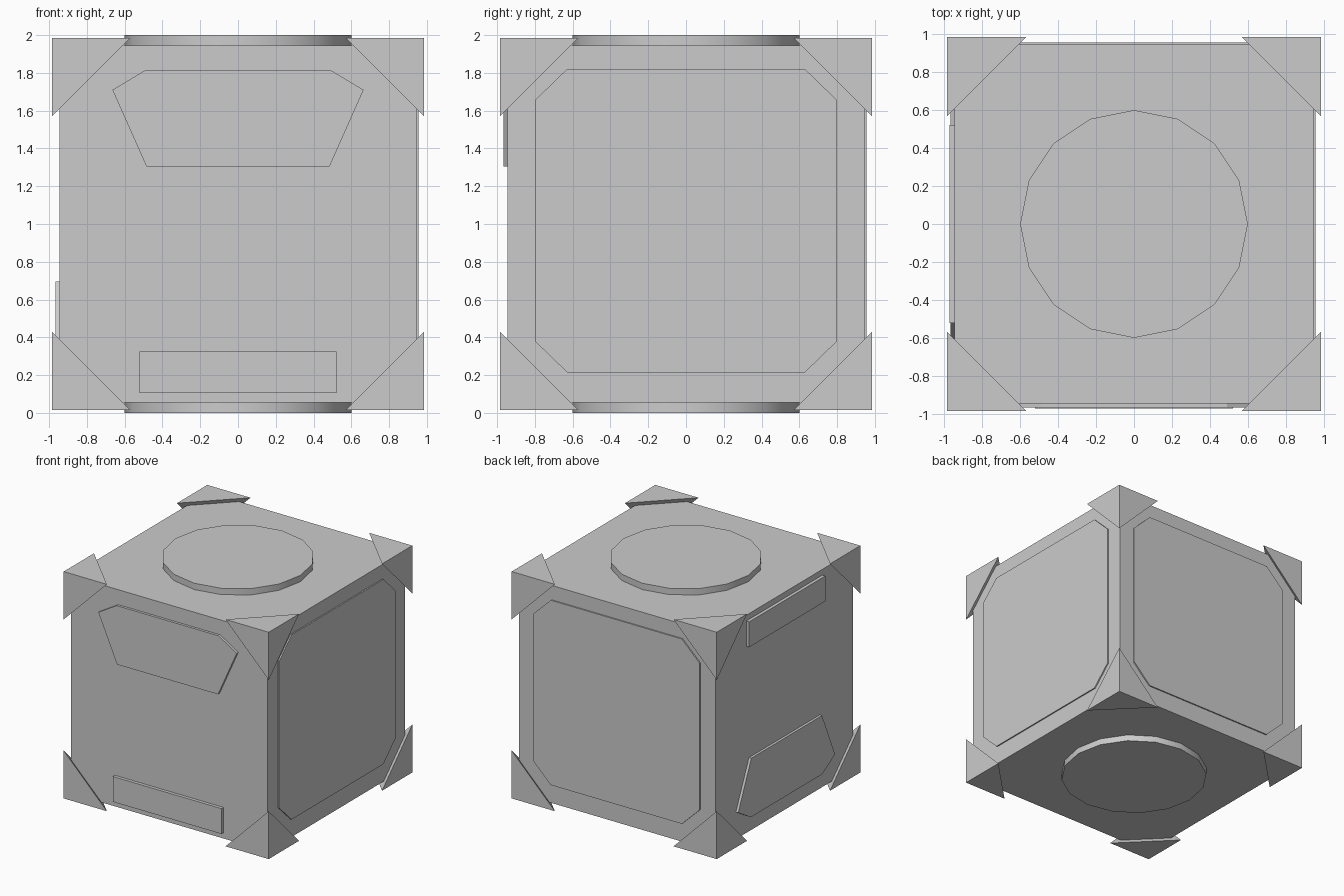
import bpy, bmesh, math
from mathutils import Matrix, Vector

if "Cube" in bpy.data.objects:
    bpy.data.objects.remove(bpy.data.objects["Cube"])

HALF = 0.945    # half size of the cube body
CORNER = 0.985  # half size out to the corner guards
LEG = 0.415     # edge length of a corner guard
MID = Vector((0, 0, 1))


def finish(name, bm):
    bmesh.ops.recalc_face_normals(bm, faces=bm.faces)
    mesh = bpy.data.meshes.new(name)
    bm.to_mesh(mesh)
    bm.free()
    obj = bpy.data.objects.new(name, mesh)
    bpy.context.collection.objects.link(obj)
    return obj


def plate(name, outline, out, turn=0, flip=False):
    """Raised plate on the front face, then turned about z to another side.
    Outline is (x, z) with z measured from the cube centre."""
    bm = bmesh.new()
    s = -1 if flip else 1
    inner = [bm.verts.new((s * x, -HALF + 0.03, s * z)) for x, z in outline]
    face = bm.faces.new(inner)
    ext = bmesh.ops.extrude_face_region(bm, geom=[face])
    for v in ext["geom"]:
        if isinstance(v, bmesh.types.BMVert):
            v.co.y = -out
    if not face.is_valid or len(bm.faces) < len(outline) + 2:
        bm.faces.new(inner)
    bm.transform(Matrix.Translation(MID) @ Matrix.Rotation(math.radians(turn), 4, 'Z'))
    return finish(name, bm)


# cube body
bpy.ops.mesh.primitive_cube_add(size=2 * HALF, location=MID)
bpy.context.object.name = "body"

# round pads on top and bottom
for name, z in (("top_pad", 1.965), ("bottom_pad", 0.035)):
    bpy.ops.mesh.primitive_cylinder_add(vertices=16, radius=0.6, depth=0.07, location=(0, 0, z))
    bpy.context.object.name = name
    bpy.ops.object.shade_smooth_by_angle(angle=math.radians(30))

# tetrahedral corner guards
for sx in (-1, 1):
    for sy in (-1, 1):
        for sz in (-1, 1):
            bm = bmesh.new()
            tip = Vector((sx, sy, sz)) * CORNER + MID
            legs = (Vector((-sx, 0, 0)), Vector((0, -sy, 0)), Vector((0, 0, -sz)))
            for p in [tip] + [tip + leg * LEG for leg in legs]:
                bm.verts.new(p)
            bmesh.ops.convex_hull(bm, input=bm.verts)
            finish("corner_guard", bm)

# large panels with clipped corners on the right and back
octagon = [(-0.63, 0.82), (0.63, 0.82), (0.80, 0.655), (0.80, -0.62),
           (0.63, -0.785), (-0.63, -0.785), (-0.80, -0.62), (-0.80, 0.655)]
plate("right_panel", octagon, 0.956, 90)
plate("back_panel", octagon, 0.956, 180)

# tapered plate and bar on the front, upside down on the left
taper = [(-0.49, 0.815), (0.49, 0.815), (0.665, 0.71),
         (0.485, 0.305), (-0.485, 0.305), (-0.665, 0.71)]
bar = [(-0.522, -0.675), (0.522, -0.675), (0.522, -0.895), (-0.522, -0.895)]
for side, turn, flip in (("front", 0, False), ("left", -90, True)):
    plate(side + "_tapered_plate", taper, 0.967, turn, flip)
    plate(side + "_bar", bar, 0.973, turn, flip)
